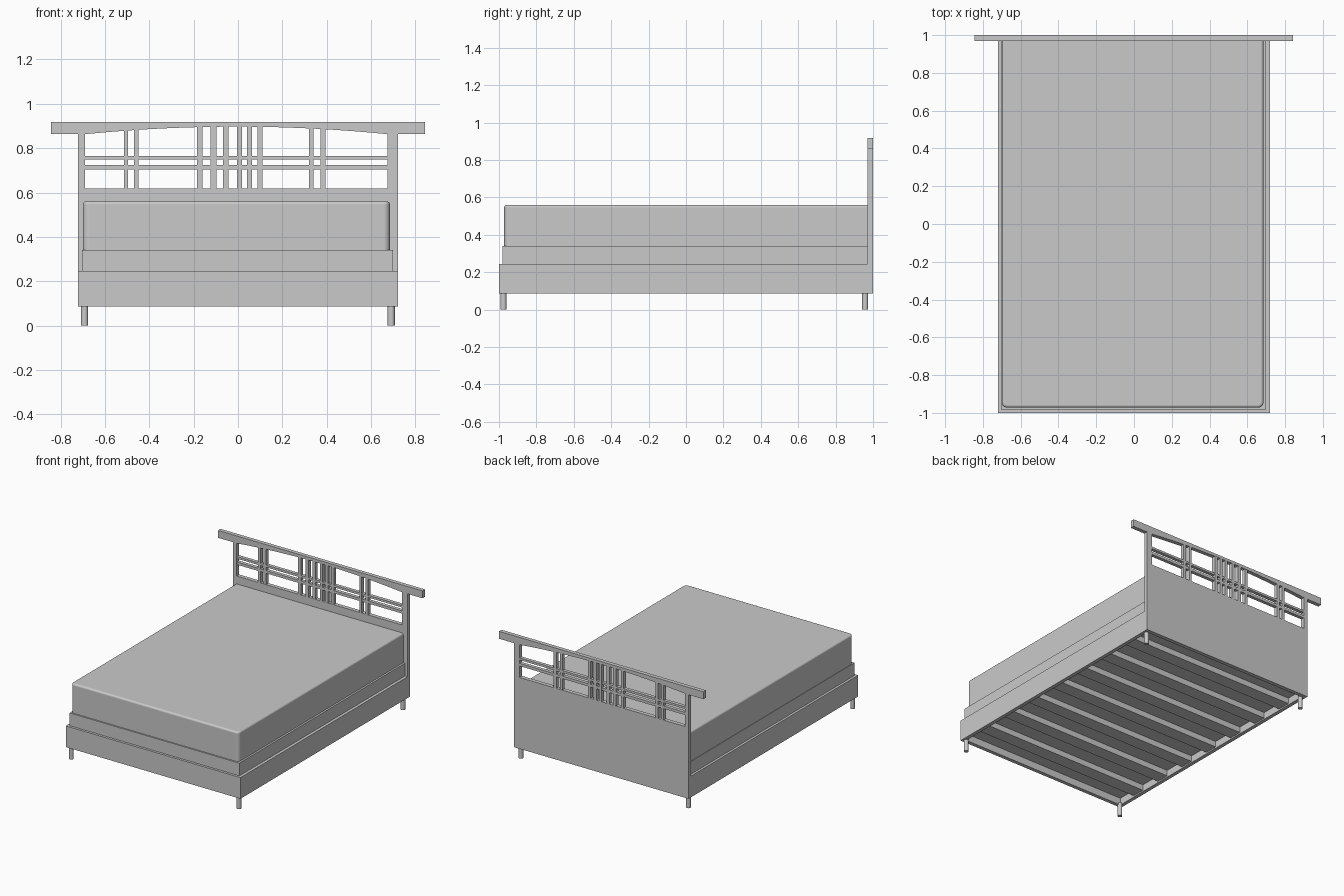
import bpy, bmesh

if "Cube" in bpy.data.objects:
    bpy.data.objects.remove(bpy.data.objects["Cube"])

grey = bpy.data.materials.new("plain grey")
grey.diffuse_color = (0.59, 0.59, 0.59, 1)
grey.use_nodes = True
grey.node_tree.nodes["Principled BSDF"].inputs["Base Color"].default_value = grey.diffuse_color


def finish(name, bm):
    bmesh.ops.recalc_face_normals(bm, faces=bm.faces)
    me = bpy.data.meshes.new(name)
    bm.to_mesh(me)
    bm.free()
    me.materials.append(grey)
    ob = bpy.data.objects.new(name, me)
    bpy.context.collection.objects.link(ob)
    return ob


def box(name, x, y, z):
    bm = bmesh.new()
    bmesh.ops.create_cube(bm, size=1)
    for v in bm.verts:
        v.co = [lo + (c + 0.5) * (hi - lo) for c, (lo, hi) in zip(v.co, (x, y, z))]
    return finish(name, bm)


def smooth(ob):
    bpy.context.view_layer.objects.active = ob
    ob.select_set(True)
    bpy.ops.object.shade_smooth_by_angle()
    ob.select_set(False)


L, R = -0.721, 0.721          # frame sides
HB, BACK = 0.97, 1.0          # headboard front and back
Z0, Z1 = 0.087, 0.245         # frame bottom and top
DECK = 0.14                   # top of the slats
PANEL, BEAM, TOP = 0.619, 0.863, 0.918
T = 0.028                     # rail thickness

# Bed frame
box("front_rail", (L, R), (-1, -1 + T), (Z0, Z1))
for side, x in (("left", (L, L + T)), ("right", (R - T, R))):
    box(side + "_rail", x, (-1 + T, HB), (Z0, Z1))

# Crosswise slats under the mattress base
for i in range(-3, 4):
    y = i * 0.26
    box("bed_slat", (L + T, R - T), (y - 0.05, y + 0.05), (0.097, DECK))

# Round legs
for x in (-0.692, 0.691):
    for y in (-0.976, 0.958):
        bm = bmesh.new()
        bmesh.ops.create_cone(bm, cap_ends=True, segments=24, radius1=0.016,
                              radius2=0.016, depth=0.1)
        bmesh.ops.translate(bm, vec=(x, y, 0.05), verts=bm.verts)
        smooth(finish("leg", bm))

# Mattress base and mattress
box("mattress_base", (-0.703, 0.699), (-0.982, HB), (DECK, 0.34))
MT = 0.56
mattress = box("mattress", (-0.70, 0.685), (-0.972, HB), (0.34, MT))
bm = bmesh.new()
bm.from_mesh(mattress.data)
upright = [e for e in bm.edges
           if abs(e.verts[0].co.z - e.verts[1].co.z) > 0.1 and e.verts[0].co.y < 0]
bmesh.ops.bevel(bm, geom=upright, offset=0.028, segments=6, profile=0.5, affect='EDGES')
rim = [e for e in bm.edges if all(v.co.z > MT - 0.003 for v in e.verts)
       and not all(v.co.y > HB - 0.01 for v in e.verts)]
bmesh.ops.bevel(bm, geom=rim, offset=0.014, segments=5, profile=0.5, affect='EDGES')
bm.to_mesh(mattress.data)
bm.free()
smooth(mattress)
wn = mattress.modifiers.new("flat_faces", 'WEIGHTED_NORMAL')
wn.keep_sharp = True

# Headboard panel and posts
IL, IR = -0.69, 0.675
box("headboard_panel", (L, R), (HB, BACK), (Z0, PANEL))
box("left_post", (L, IL), (HB, BACK), (PANEL, BEAM))
box("right_post", (IR, R), (HB, BACK), (PANEL, BEAM))

# Top beam with arched underside
N = 20
RISE = 0.034
mid, half = (IL + IR) / 2, (IR - IL) / 2
arch = [(mid + half * t, BEAM + RISE * (1 - t * t))
        for t in (-1 + 2 * i / N for i in range(N + 1))]
outline = [(-0.844, TOP), (-0.844, BEAM)] + arch + [(0.843, BEAM), (0.843, TOP)]
bm = bmesh.new()
face = bm.faces.new([bm.verts.new((x, HB, z)) for x, z in outline])
ext = bmesh.ops.extrude_face_region(bm, geom=[face])
bmesh.ops.translate(bm, vec=(0, BACK - HB, 0),
                    verts=[g for g in ext["geom"] if isinstance(g, bmesh.types.BMVert)])
finish("top_beam", bm)

# Headboard lattice
for x0, x1 in ((-0.515, -0.495), (-0.469, -0.449), (-0.184, -0.161), (-0.123, -0.098),
               (-0.067, -0.042), (-0.004, 0.018), (0.040, 0.063), (0.089, 0.111),
               (0.321, 0.341), (0.371, 0.394)):
    top = BEAM + 0.002 + RISE * (1 - (((x0 + x1) / 2 - mid) / half) ** 2)
    box("lattice_upright", (x0, x1), (HB + 0.001, BACK - 0.001), (PANEL, top))
for z in ((0.703, 0.723), (0.748, 0.764)):
    box("lattice_rail", (IL, IR), (HB + 0.002, BACK - 0.002), z)
